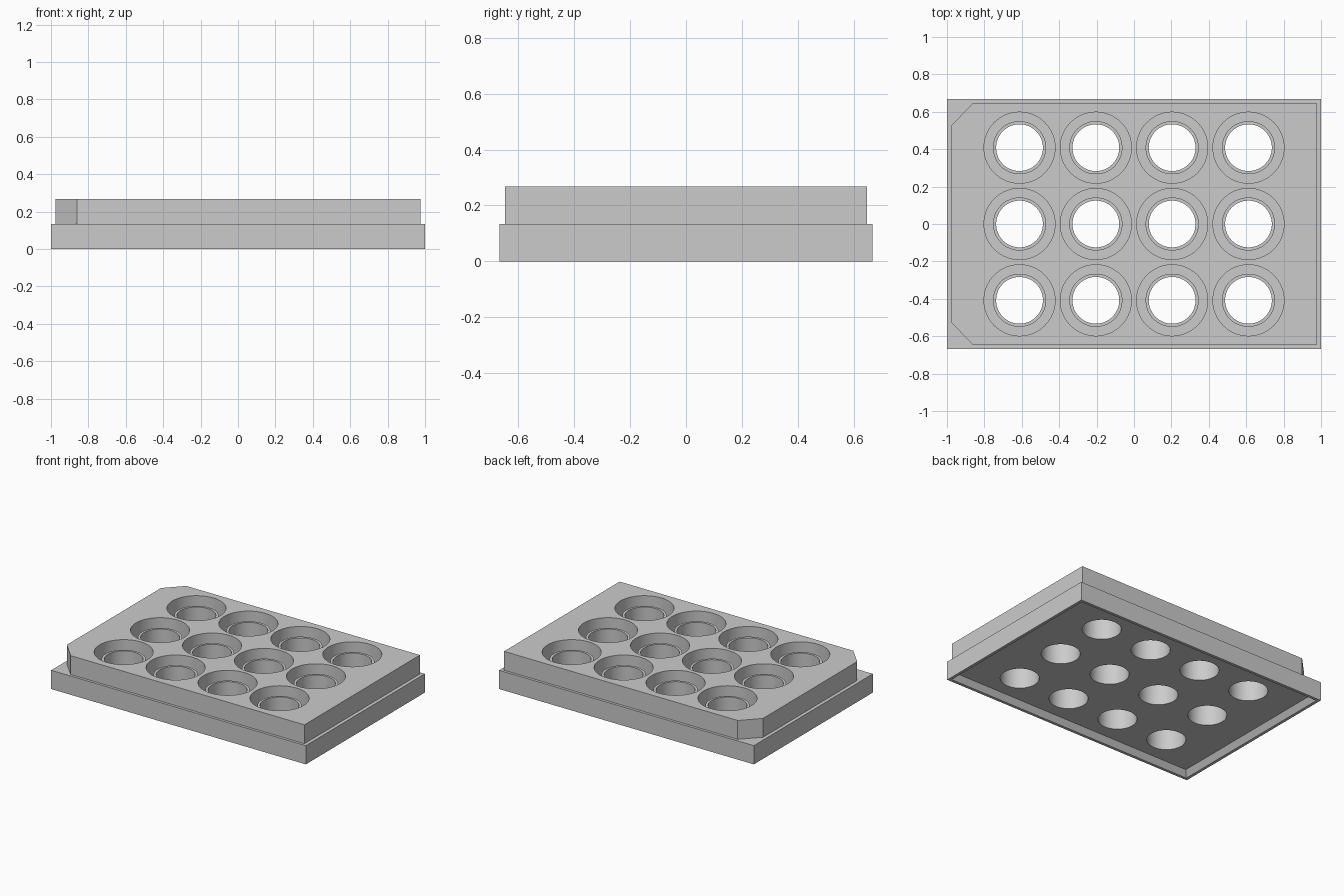
import bpy
import bmesh
from math import radians
from mathutils import Matrix

if "Cube" in bpy.data.objects:
    bpy.data.objects.remove(bpy.data.objects["Cube"])

PITCH = 0.408
HEIGHT = 0.267
LEDGE = 0.133
PANEL = 0.04

grey = bpy.data.materials.new("plain grey")
grey.use_nodes = True
grey.diffuse_color = (0.6, 0.6, 0.6, 1)
grey.node_tree.nodes["Principled BSDF"].inputs["Base Color"].default_value = (0.6, 0.6, 0.6, 1)


def bridge(bm, low, high):
    """Join two rings of vertices with quads."""
    for i in range(len(low)):
        j = (i + 1) % len(low)
        bm.faces.new((low[i], low[j], high[j], high[i]))


def finish(name, bm):
    bmesh.ops.recalc_face_normals(bm, faces=bm.faces)
    mesh = bpy.data.meshes.new(name)
    bm.to_mesh(mesh)
    bm.free()
    mesh.materials.append(grey)
    obj = bpy.data.objects.new(name, mesh)
    bpy.context.collection.objects.link(obj)
    return obj


def block(name, low_outline, high_outline, bottom, top):
    """Solid between two flat outlines."""
    bm = bmesh.new()
    low = [bm.verts.new((x, y, bottom)) for x, y in low_outline]
    high = [bm.verts.new((x, y, top)) for x, y in high_outline]
    bridge(bm, low, high)
    bm.faces.new(low)
    bm.faces.new(high)
    return finish(name, bm)


def rectangle(inset):
    x, y = 1.0 - inset, 0.667 - inset
    return [(-x, -y), (x, -y), (x, y), (-x, y)]


def well_cutters(profile):
    """Turn a (radius, height) profile around each well axis."""
    bm = bmesh.new()
    for column in (-1.5, -0.5, 0.5, 1.5):
        for row in (-1, 0, 1):
            place = Matrix.Translation((column * PITCH, row * PITCH, 0))
            rings = []
            for radius, height in profile:
                ring = bmesh.ops.create_circle(
                    bm, segments=64, radius=radius,
                    matrix=place @ Matrix.Translation((0, 0, height)))
                rings.append(ring["verts"])
            for low, high in zip(rings, rings[1:]):
                bridge(bm, low, high)
            bm.faces.new(rings[0])
            bm.faces.new(rings[-1])
    return finish("well_cutters", bm)


def combine(target, tool, operation):
    tool.hide_render = True
    mod = target.modifiers.new(tool.name, "BOOLEAN")
    mod.operation = operation
    mod.solver = "EXACT"
    mod.object = tool
    bpy.ops.object.select_all(action="DESELECT")
    bpy.context.view_layer.objects.active = target
    target.select_set(True)
    bpy.ops.object.modifier_apply(modifier=mod.name)
    bpy.data.objects.remove(tool)


# Wide base with the narrower upper block, two corners cut on one end
plate = block("well_plate", rectangle(0), rectangle(0), 0, LEDGE)
upper = [(-0.86, -0.648), (0.975, -0.648), (0.975, 0.648),
         (-0.86, 0.648), (-0.975, 0.528), (-0.975, -0.528)]
combine(plate, block("upper_block", upper, upper, 0.1, HEIGHT), "UNION")

# Shallow underside recess with sloping sides inside a thin rim
combine(plate, block("underside_recess", rectangle(-0.007), rectangle(0.047), -PANEL, PANEL),
        "DIFFERENCE")

# Wells: a deep round pocket around a standing open tube
floor_z = 0.08
tube_z = HEIGHT - 0.05
combine(plate, well_cutters([(0.125, 0), (0.125, tube_z), (0.142, tube_z),
                             (0.142, floor_z), (0.19, floor_z), (0.19, HEIGHT + 0.02)]),
        "DIFFERENCE")

bpy.ops.object.shade_smooth_by_angle(angle=radians(30))
